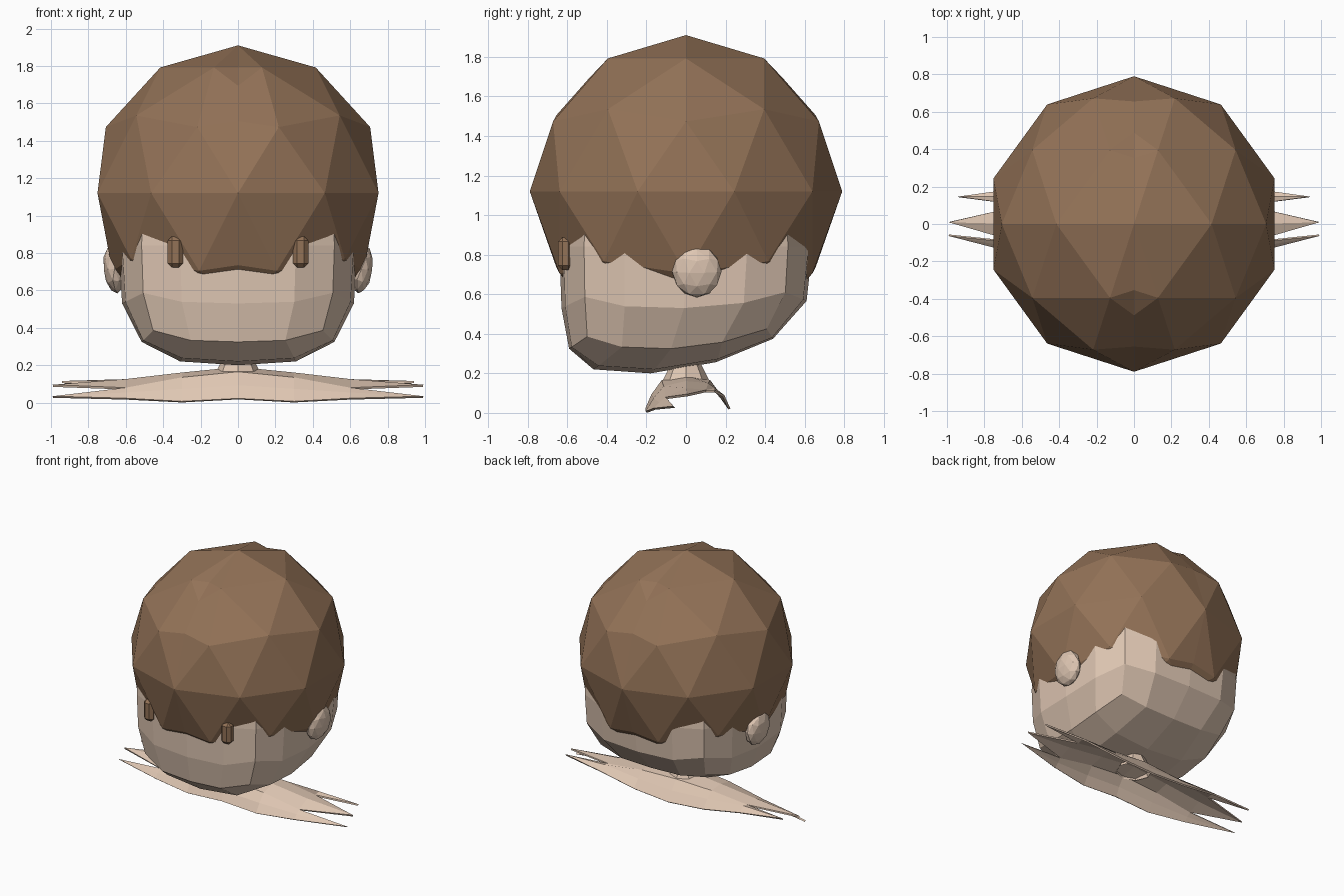
import bpy, bmesh, math
from mathutils import Matrix, Vector

if "Cube" in bpy.data.objects:
    bpy.data.objects.remove(bpy.data.objects["Cube"])


def material(name, color):
    m = bpy.data.materials.new(name)
    m.diffuse_color = (*color, 1)
    m.use_nodes = True
    m.node_tree.nodes["Principled BSDF"].inputs["Base Color"].default_value = m.diffuse_color
    return m


SKIN = material("skin", (0.74, 0.57, 0.45))
BROWN = material("brown", (0.29, 0.168, 0.095))


def finish(bm, name, mat):
    bmesh.ops.recalc_face_normals(bm, faces=bm.faces)
    mesh = bpy.data.meshes.new(name)
    bm.to_mesh(mesh)
    bm.free()
    mesh.materials.append(mat)
    ob = bpy.data.objects.new(name, mesh)
    bpy.context.collection.objects.link(ob)
    return ob


# Hair: half a faceted ball, mirrored across the middle
bm = bmesh.new()
bmesh.ops.create_icosphere(bm, subdivisions=2, radius=0.79)
bmesh.ops.bisect_plane(bm, geom=bm.verts[:] + bm.edges[:] + bm.faces[:],
                       plane_co=(0, 0, 0), plane_no=(1, 0, 0), clear_inner=True)
hair = finish(bm, "hair", BROWN)
hair.location.z = 1.12
hair.modifiers.new("mirror", 'MIRROR')

# Head: rounded cube, jaw pushed forward and nape lifted
bm = bmesh.new()
bmesh.ops.create_cube(bm, size=2)
bmesh.ops.subdivide_edges(bm, edges=bm.edges[:], cuts=3, use_grid_fill=True)
N = 3.2
for v in bm.verts:
    p = v.co * (0.64 / sum(abs(c) ** N for c in v.co) ** (1 / N))
    t = max(0, -p.z / 0.64)
    if t > 0.3:
        p.z += 0.06 * max(0, p.y / 0.5) * t
    p.y = max(-0.64, p.y - 0.18 * t ** 4)
    v.co = p + Vector((0, 0, 0.84))
finish(bm, "head", SKIN)

# Ears and eyes on both sides
for side, s in (("left", -1), ("right", 1)):
    bm = bmesh.new()
    bmesh.ops.create_icosphere(bm, subdivisions=2, radius=1)
    bmesh.ops.transform(bm, verts=bm.verts, matrix=Matrix.Translation((s * 0.66, 0.055, 0.715))
                        @ Matrix.Rotation(s * 0.12, 4, 'Y')
                        @ Matrix.Diagonal((0.06, 0.125, 0.132, 1)))
    finish(bm, side + "_ear", SKIN)

    bm = bmesh.new()
    bmesh.ops.create_cube(bm, size=1)
    bmesh.ops.scale(bm, verts=bm.verts, vec=(0.082, 0.075, 0.165))
    bmesh.ops.bevel(bm, geom=bm.edges[:], offset=0.022, segments=1, affect='EDGES')
    bmesh.ops.translate(bm, verts=bm.verts, vec=(s * 0.335, -0.61, 0.805))
    finish(bm, side + "_eye", BROWN)

# Neck
bm = bmesh.new()
bmesh.ops.create_cone(bm, cap_ends=False, segments=8, radius1=0.13, radius2=0.07, depth=0.12,
                      matrix=Matrix.Translation((0, 0, 0.2)))
finish(bm, "neck", SKIN)

# Shoulder drape: arched sections (y, z) running out to three spikes per side
SECTIONS = (
    (0.0, ((-.2, .02), (-.17, .09), (-.12, .16), (0, .185), (.12, .16), (.17, .09), (.22, .02))),
    (0.3, ((-.2, .004), (-.16, .07), (-.11, .13), (0, .155), (.11, .145), (.16, .1), (.21, .04))),
    (0.6, ((-.16, .02), (-.13, .05), (-.1, .075), (0, .12), (.1, .11), (.145, .12), (.19, .085))),
)
TIPS = ((0.99, -0.06, 0.03), (0.99, 0.01, 0.09), (0.94, 0.145, 0.11))
bm = bmesh.new()
for s in (-1, 1):
    rows = [[bm.verts.new((s * x, y, z)) for y, z in pts] for x, pts in SECTIONS]
    for a, b in zip(rows, rows[1:]):
        for i in range(6):
            bm.faces.new((a[i], a[i + 1], b[i + 1], b[i]))
    for k, tip in enumerate(TIPS):
        end = bm.verts.new((s * tip[0], tip[1], tip[2]))
        for i in (2 * k, 2 * k + 1):
            bm.faces.new((rows[-1][i], rows[-1][i + 1], end))
bmesh.ops.remove_doubles(bm, verts=bm.verts, dist=0.0005)
drape = finish(bm, "shoulder_drape", SKIN)
solid = drape.modifiers.new("thickness", 'SOLIDIFY')
solid.thickness = 0.012
solid.offset = 0
